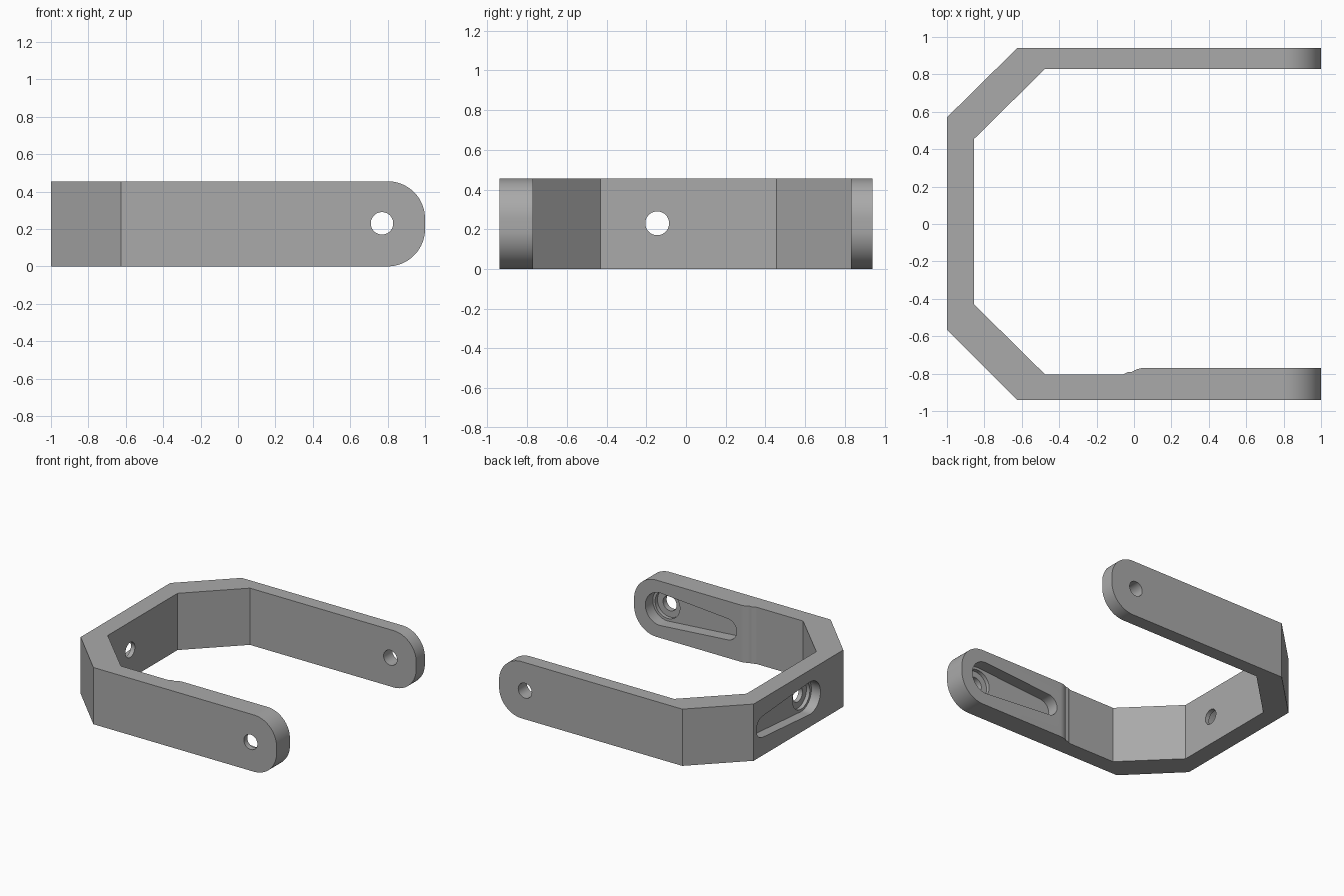
import bpy, bmesh, math
from mathutils import Matrix, Vector

cube = bpy.data.objects.get("Cube")
if cube:
    bpy.data.objects.remove(cube)

HEIGHT = 0.455
MID = 0.23
HOLE_R = 0.06

grey = bpy.data.materials.new("plain_grey")
grey.use_nodes = True
grey.diffuse_color = (0.4, 0.4, 0.4, 1)
grey.node_tree.nodes["Principled BSDF"].inputs["Base Color"].default_value = grey.diffuse_color


def prism(name, outline, depth, matrix=Matrix()):
    """Extrude a 2D outline along local z and place it."""
    bm = bmesh.new()
    face = bm.faces.new([bm.verts.new((x, y, 0)) for x, y in outline])
    top = bmesh.ops.extrude_face_region(bm, geom=[face])["geom"]
    bmesh.ops.translate(bm, vec=(0, 0, depth),
                        verts=[v for v in top if isinstance(v, bmesh.types.BMVert)])
    bmesh.ops.transform(bm, matrix=matrix, verts=bm.verts)
    bmesh.ops.recalc_face_normals(bm, faces=bm.faces)
    mesh = bpy.data.meshes.new(name)
    bm.to_mesh(mesh)
    bm.free()
    mesh.materials.append(grey)
    obj = bpy.data.objects.new(name, mesh)
    bpy.context.collection.objects.link(obj)
    return obj


def arc(cx, cy, r, start, end, steps=20):
    angles = [start + (end - start) * i / steps for i in range(steps + 1)]
    return [(cx + r * math.cos(a), cy + r * math.sin(a)) for a in angles]


def circle(r):
    return arc(0, 0, r, 0, math.tau, 48)[:-1]


def horn(big, small, length):
    """Tapered slot: a big round end at the origin and a small one along +x."""
    a = math.acos((big - small) / length)
    return arc(0, 0, big, a, math.tau - a, 32) + arc(length, 0, small, -a, a, 24)


def frame(origin, along, inward):
    """Local x runs along the slot, local z runs into the wall."""
    x, z = Vector(along), Vector(inward)
    m = Matrix((x, z.cross(x), z)).transposed().to_4x4()
    m.translation = origin
    return m


def boolean(target, cutter, operation="DIFFERENCE"):
    cutter.hide_render = True
    mod = target.modifiers.new(cutter.name, "BOOLEAN")
    mod.operation, mod.object, mod.solver = operation, cutter, "EXACT"
    bpy.context.view_layer.objects.active = target
    bpy.ops.object.modifier_apply(modifier=mod.name)
    bpy.data.objects.remove(cutter)


# Bent strap seen from above, with a thicker front arm that swells smoothly
swell = [(-0.06, -0.805), (-0.03, -0.79)] + arc(0.055, -0.885, 0.115, math.radians(125), math.radians(90), 8)
outline = [(1, -0.94), (1, -0.77)] + swell[::-1] + [
    (-0.475, -0.805), (-0.855, -0.43), (-0.855, 0.455), (-0.475, 0.83),
    (1, 0.83), (1, 0.94), (-0.625, 0.94), (-1, 0.57), (-1, -0.565), (-0.625, -0.94)]
bracket = prism("bracket", outline, HEIGHT)

# Rounded arm tips
R = 0.2
tip = arc(1 - R, R, R, -math.pi / 2, 0) + arc(1 - R, HEIGHT - R, R, 0, math.pi / 2)
side = [(-1.5, HEIGHT + 0.5), (-1.5, -0.5), (0.5, -0.5), (0.5, 0)]
side_profile = side + tip + [(0.5, HEIGHT), (0.5, HEIGHT + 0.5)]
boolean(bracket, prism("tip_rounder", side_profile, 3, frame((0, 1.5, 0), (1, 0, 0), (0, -1, 0))),
        "INTERSECT")

# Pivot holes through both arms and the back plate
for origin, along, inward, depth in (
        ((0.77, 1.2, MID), (1, 0, 0), (0, -1, 0), 2.4),
        ((-1.2, -0.145, MID), (0, 1, 0), (1, 0, 0), 0.6)):
    boolean(bracket, prism("pivot_hole", circle(HOLE_R), depth, frame(origin, along, inward)))

# Tapered pockets with a deeper round hub seat
LIFT = 0.05
for surface, along, inward, deep in (
        ((0.77, -0.77, MID), (-1, 0, 0), (0, -1, 0), 0.095),
        ((-1, -0.145, MID), (0, 1, 0), (1, 0, 0), 0.08)):
    start = Vector(surface) - LIFT * Vector(inward)
    place = frame(start, along, inward)
    boolean(bracket, prism("horn_pocket", horn(0.13, 0.085, 0.595), deep + LIFT, place))
    boolean(bracket, prism("hub_seat", circle(0.11), deep + 0.03 + LIFT, place))

# Smooth curved walls, crisp edges
bpy.ops.object.select_all(action="DESELECT")
bracket.select_set(True)
bpy.context.view_layer.objects.active = bracket
bpy.ops.object.shade_smooth_by_angle(angle=math.radians(25))
